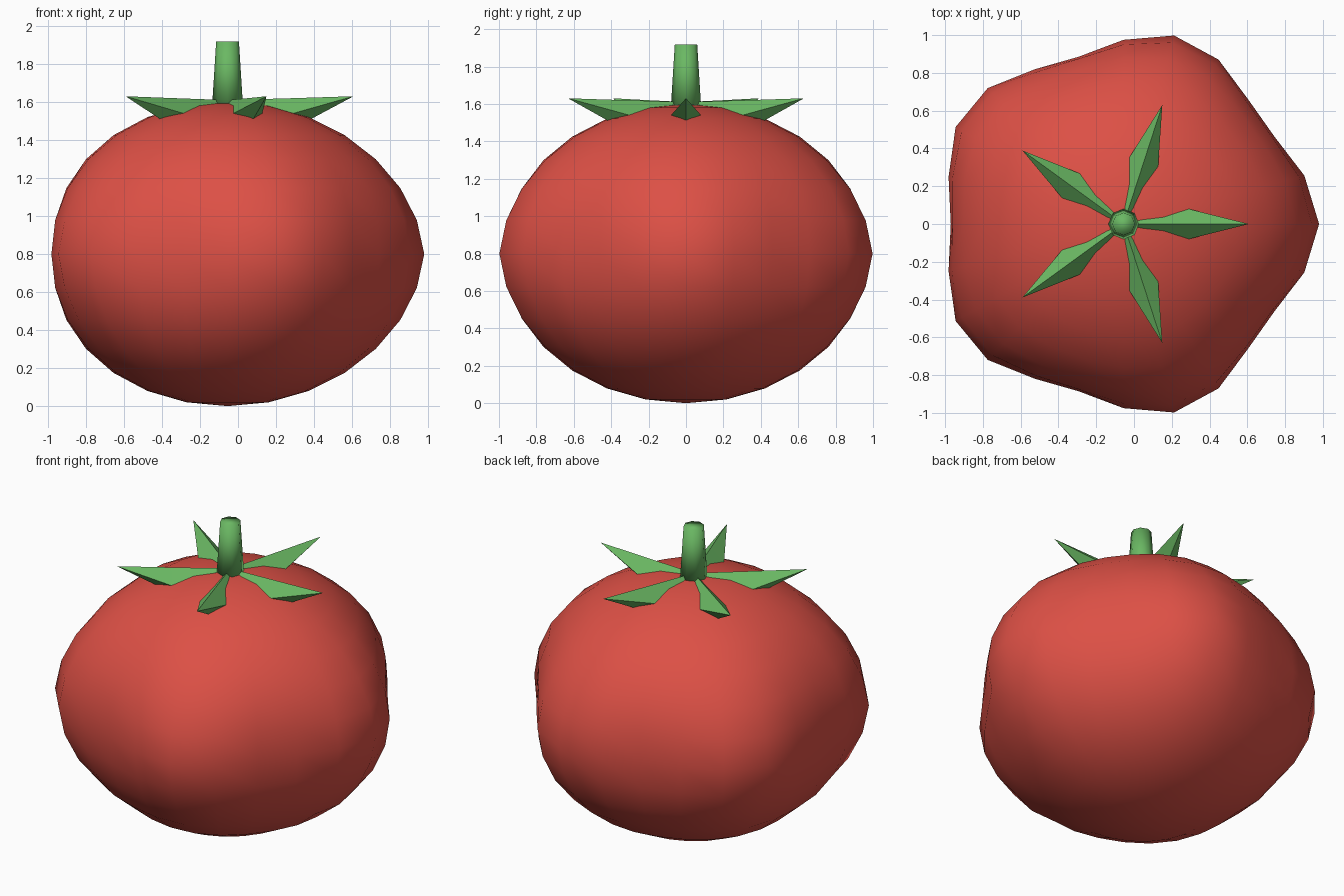
import bpy, bmesh
from math import sin, cos, pi, radians
from mathutils import Vector, Matrix

CENTRE_X = -0.055

if "Cube" in bpy.data.objects:
    bpy.data.objects.remove(bpy.data.objects["Cube"], do_unlink=True)


def make_material(name, rgb):
    mat = bpy.data.materials.new(name)
    mat.use_nodes = True
    mat.diffuse_color = (*rgb, 1)
    mat.node_tree.nodes["Principled BSDF"].inputs["Base Color"].default_value = (*rgb, 1)
    return mat


def finish(bm, name, mat, smooth):
    bmesh.ops.recalc_face_normals(bm, faces=bm.faces)
    for face in bm.faces:
        face.smooth = smooth
    mesh = bpy.data.meshes.new(name)
    bm.to_mesh(mesh)
    bm.free()
    mesh.materials.append(mat)
    obj = bpy.data.objects.new(name, mesh)
    obj.location.x = CENTRE_X
    bpy.context.collection.objects.link(obj)
    return obj


red = make_material("ripe red", (0.72, 0.08, 0.06))
green = make_material("leaf green", (0.145, 0.48, 0.125))

# Fruit: squashed sphere with five lobes that fade towards the poles
bm = bmesh.new()
bmesh.ops.create_uvsphere(bm, u_segments=24, v_segments=14, radius=1)
for v in bm.verts:
    angle = Vector((v.co.x, v.co.y, 0)).to_2d().angle_signed(Vector((1, 0)), 0)
    swell = 0.975 + 0.06 * (1 - abs(v.co.z)) * cos(5 * angle)
    v.co = (v.co.x * swell, v.co.y * swell, 0.8 + 0.8 * v.co.z)
finish(bm, "fruit", red, True)

# Stem: tapered eight-sided stub with soft shading
bm = bmesh.new()
bmesh.ops.create_cone(bm, cap_ends=True, segments=8, radius1=0.081, radius2=0.06,
                      depth=0.335, matrix=Matrix.Translation((0, 0, 1.75)))
finish(bm, "stem", green, True)

# Sepals: five faceted spikes, each a bent four-sided double pyramid
for i in range(5):
    bm = bmesh.new()
    root = bm.verts.new((0.0, 0, 1.61))
    tip = bm.verts.new((0.663, 0, 1.63))
    ring = [bm.verts.new((0.345, 0.08 * cos(k * pi / 2), 1.54 + 0.08 * sin(k * pi / 2)))
            for k in range(4)]
    for k in range(4):
        for end in (root, tip):
            bm.faces.new((ring[k], ring[(k + 1) % 4], end))
    sepal = finish(bm, f"sepal_{i + 1}", green, False)
    sepal.rotation_euler.z = radians(72 * i)
